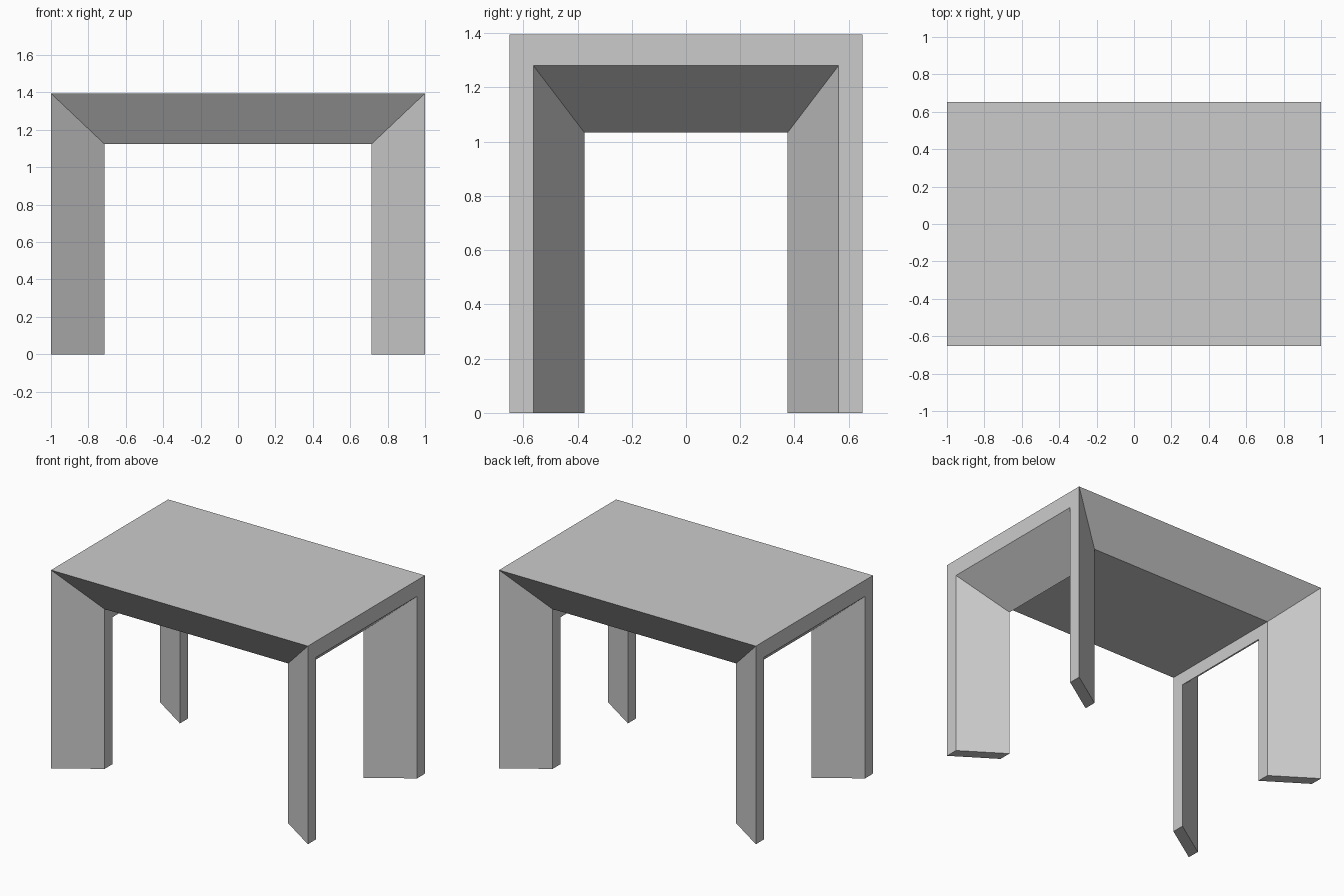
import bpy, bmesh

if "Cube" in bpy.data.objects:
    bpy.data.objects.remove(bpy.data.objects["Cube"])

LEG_T = 0.088          # leg thickness across y


def arch(bm, x, half_y, top, under):
    """Arch outline in the plane x: outer edge up and over, inner edge back."""
    inner = half_y - LEG_T
    outline = [(-half_y, 0), (-half_y, top), (half_y, top), (half_y, 0),
               (inner, 0), (inner, under), (-inner, under), (-inner, 0)]
    return [bm.verts.new((x, y, z)) for y, z in outline]


bm = bmesh.new()
outer_tops, inner_tops = [], []

# End frames: slanted arches narrowing towards the middle, two legs each
for side in (-1, 1):
    outer = arch(bm, side * 1.0, 0.651, 1.395, 1.281)
    inner = arch(bm, side * 0.715, 0.463, 1.125, 1.034)
    bm.faces.new(outer)
    bm.faces.new(inner)
    for i in range(8):
        if i != 1:     # the top of the arch is closed by the tabletop
            j = (i + 1) % 8
            bm.faces.new((outer[i], outer[j], inner[j], inner[i]))
    outer_tops.append(outer[1:3])
    inner_tops.append(inner[1:3])

# Tabletop: flat top, flat underside and sloped front and back aprons
(a, b), (c, d) = outer_tops
(e, f), (g, h) = inner_tops
for quad in ((a, c, d, b), (e, f, h, g), (a, e, g, c), (b, d, h, f)):
    bm.faces.new(quad)

bmesh.ops.recalc_face_normals(bm, faces=bm.faces)
mesh = bpy.data.meshes.new("table")
bm.to_mesh(mesh)
bm.free()
bpy.context.collection.objects.link(bpy.data.objects.new("table", mesh))
